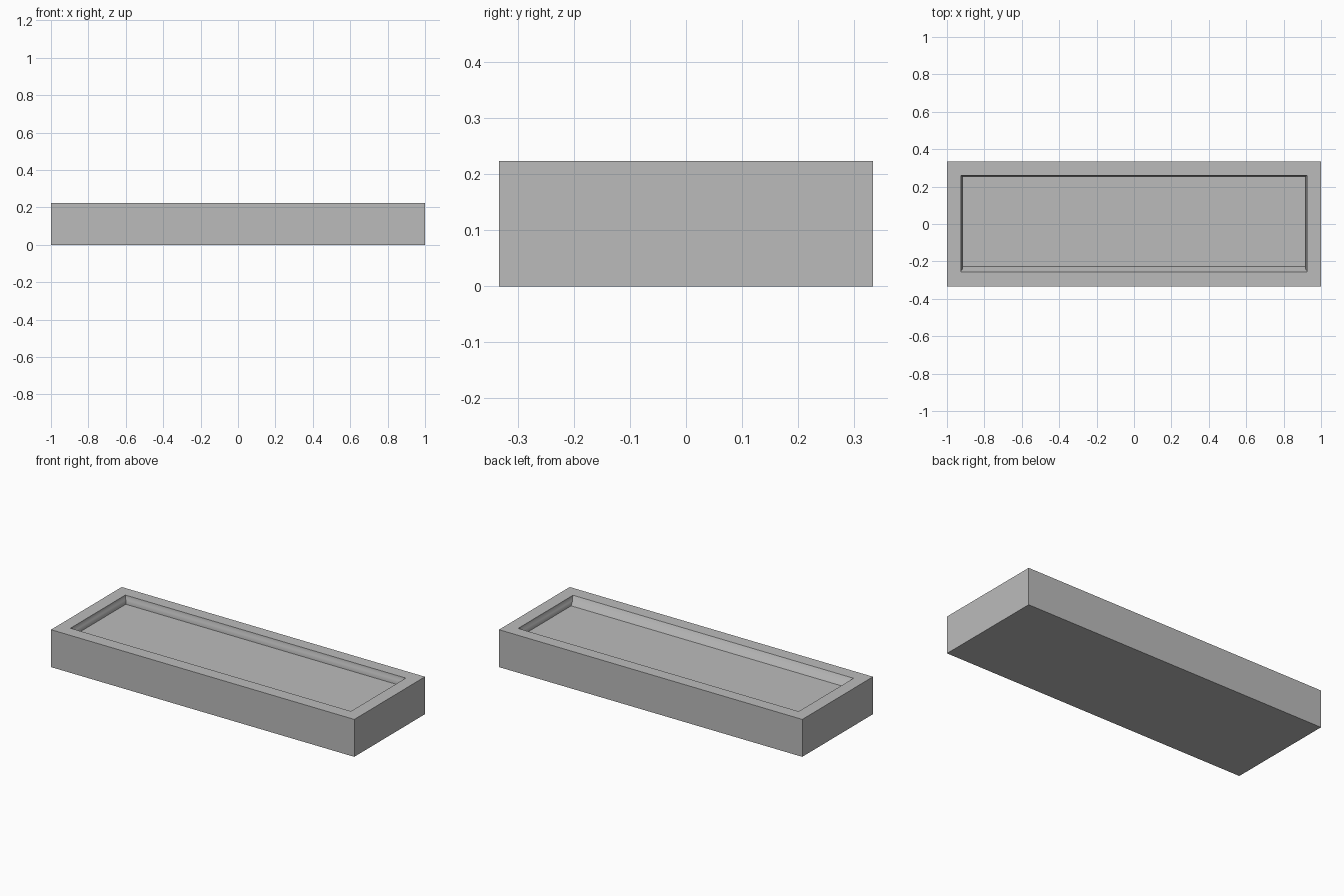
import bpy
import bmesh

cube = bpy.data.objects.get("Cube")
if cube:
    bpy.data.objects.remove(cube, do_unlink=True)

# Plain grey material
grey = bpy.data.materials.new("plain grey")
grey.use_nodes = True
colour = (0.5, 0.5, 0.5, 1)
grey.diffuse_color = colour
grey.node_tree.nodes["Principled BSDF"].inputs["Base Color"].default_value = colour

# Rings from the base, over the rim and down the recess to its floor:
# half width, front y, back y, height
rings = [
    (1.0, -0.333, 0.333, 0.0),
    (1.0, -0.333, 0.333, 0.223),
    (0.925, -0.257, 0.26, 0.223),
    (0.924, -0.25, 0.259, 0.209),
    (0.918, -0.244, 0.254, 0.2),
    (0.917, -0.228, 0.253, 0.173),
]

bm = bmesh.new()
loops = []
for half, front, back, z in rings:
    corners = [(-half, front), (half, front), (half, back), (-half, back)]
    loops.append([bm.verts.new((x, y, z)) for x, y in corners])

# Walls, rim and recess sides
for low, high in zip(loops, loops[1:]):
    for i in range(4):
        j = (i + 1) % 4
        bm.faces.new((low[i], low[j], high[j], high[i]))

# Underside and recess floor
bm.faces.new(loops[0][::-1])
bm.faces.new(loops[-1])
bmesh.ops.recalc_face_normals(bm, faces=bm.faces)

mesh = bpy.data.meshes.new("tray")
bm.to_mesh(mesh)
bm.free()
mesh.materials.append(grey)
tray = bpy.data.objects.new("tray", mesh)
bpy.context.collection.objects.link(tray)

# Soften the moulding inside the recess, keep the corners sharp
bpy.ops.object.select_all(action="DESELECT")
tray.select_set(True)
bpy.context.view_layer.objects.active = tray
bpy.ops.object.shade_smooth_by_angle(angle=0.8)
